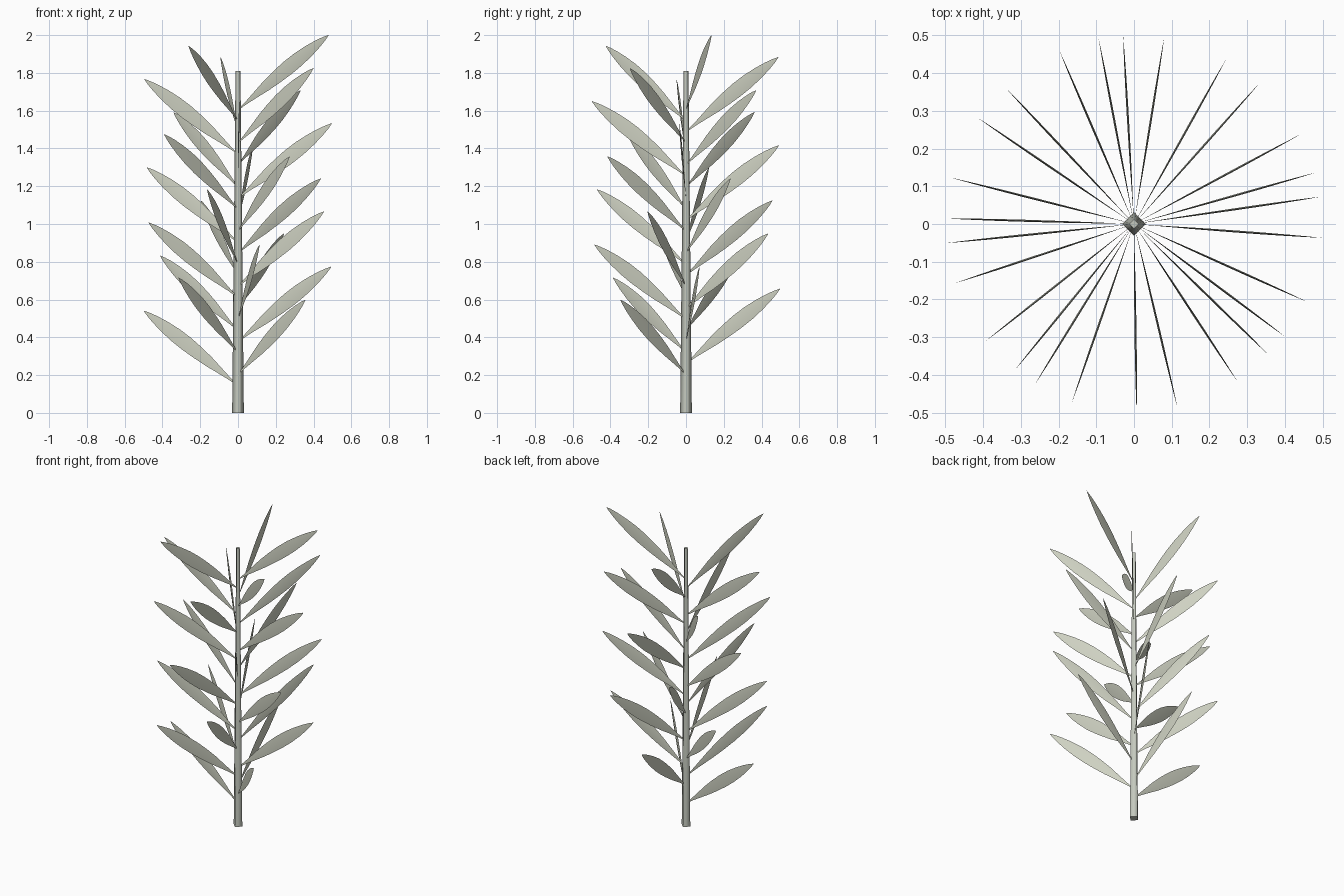
import bpy, bmesh, math
from mathutils import Vector

if "Cube" in bpy.data.objects:
    bpy.data.objects.remove(bpy.data.objects["Cube"])


def material(name, rgb):
    mat = bpy.data.materials.new(name)
    mat.diffuse_color = (*rgb, 1)
    mat.use_nodes = True
    mat.node_tree.nodes["Principled BSDF"].inputs["Base Color"].default_value = mat.diffuse_color
    return mat


# Stem: slim four-sided taper, softly shaded around its sides
STEM_H = 1.81
bpy.ops.mesh.primitive_cone_add(vertices=4, radius1=0.031, radius2=0.013,
                                depth=STEM_H, location=(0, 0, STEM_H / 2))
stem = bpy.context.object
stem.name = "stem"
for f in stem.data.polygons:
    f.use_smooth = abs(f.normal.z) < 0.5
stem.data.materials.append(material("stem_green", (0.56, 0.59, 0.52)))

# Leaf: thin pointed blade standing in the vertical plane through the stem
BASE, TIP = Vector((0.012, 0, -0.386)), Vector((0.498, 0, 0))
PROFILE = [(0, .003), (.08, .008), (.18, .017), (.3, .028), (.42, .035), (.54, .039),
           (.66, .038), (.78, .031), (.88, .021), (.95, .011), (1, .001)]


def make_leaf_mesh():
    bm = bmesh.new()
    axis = (TIP - BASE).normalized()
    side = Vector((-axis.z, 0, axis.x))
    rings = []
    for t, w in PROFILE:
        c = BASE.lerp(TIP, t) + side * 0.004 * math.sin(math.pi * t)
        thick = Vector((0, w * 0.07, 0))
        rings.append([bm.verts.new(p) for p in
                      (c + side * w, c + thick, c - side * w, c - thick)])
    for a, b in zip(rings, rings[1:]):
        for i in range(4):
            j = (i + 1) % 4
            bm.faces.new((a[i], a[j], b[j], b[i]))
    bm.faces.new(rings[0])
    bm.faces.new(rings[-1])
    bmesh.ops.recalc_face_normals(bm, faces=bm.faces)
    # smooth blade faces, sharp rim
    for f in bm.faces:
        f.smooth = True
    for e in bm.edges:
        e.smooth = e.calc_face_angle(0) < math.radians(40)
    mesh = bpy.data.meshes.new("leaf")
    bm.to_mesh(mesh)
    bm.free()
    mesh.materials.append(material("leaf_green", (0.62, 0.64, 0.54)))
    return mesh


# Leaves spiral up the stem by the golden angle
leaf_mesh = make_leaf_mesh()
for k in range(26):
    leaf = bpy.data.objects.new(f"leaf_{k + 1:02d}", leaf_mesh)
    leaf.location = (0, 0, 0.54 + 0.0584 * k)
    leaf.rotation_euler.z = math.radians(178.3 + 137.5 * k)
    bpy.context.collection.objects.link(leaf)
